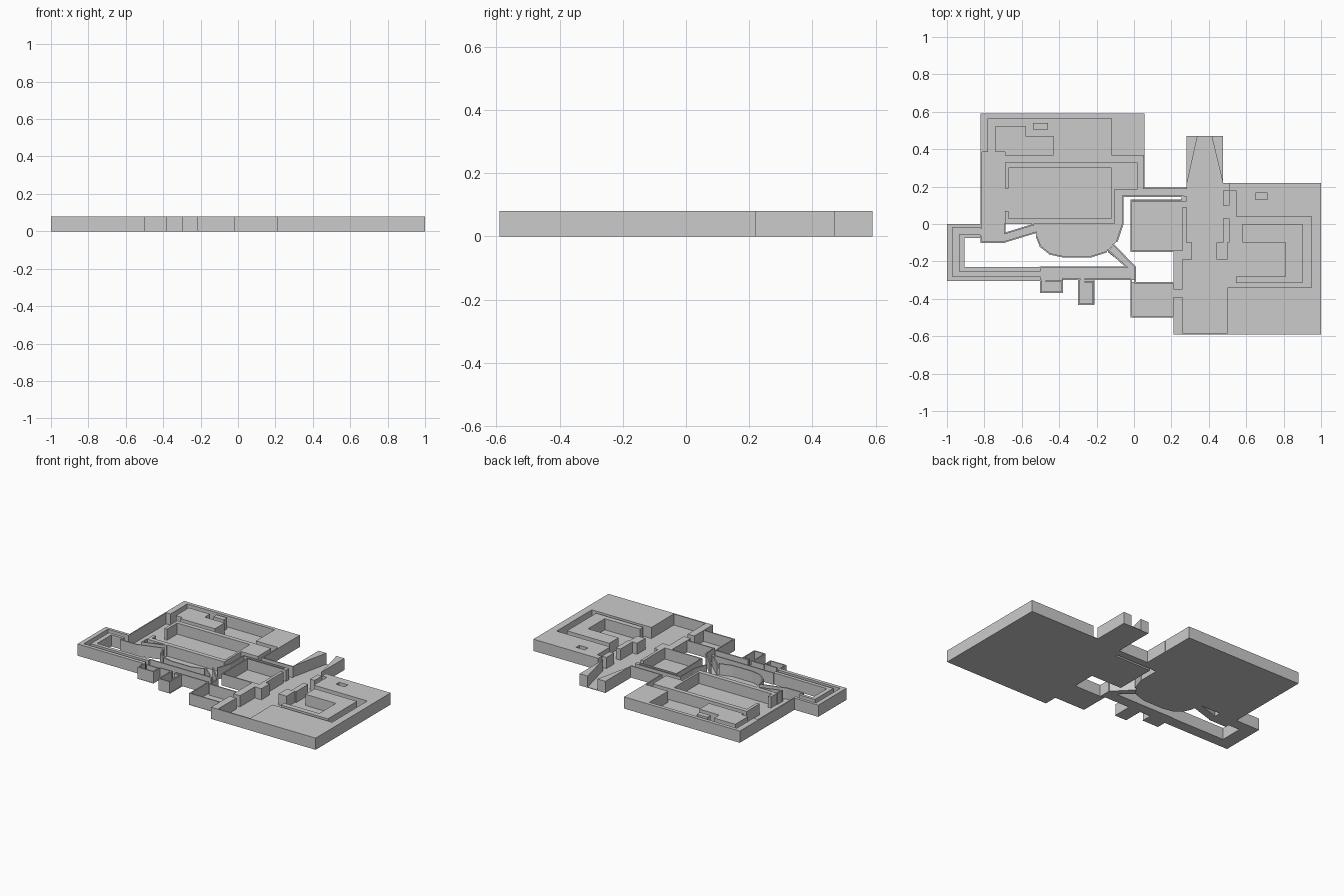
import bpy
import bmesh
from mathutils import Vector

# Plan coordinates are hundredths of a unit
SCALE = 0.01
WALL_HEIGHT = 8
FLOOR_HEIGHT = 0.4
THIN = 0.8

default_cube = bpy.data.objects.get("Cube")
if default_cube:
    bpy.data.objects.remove(default_cube)


def extrude_outline(bm, outline, height):
    """Add one closed upright prism to the mesh."""
    base = bm.faces.new([bm.verts.new((x * SCALE, y * SCALE, 0)) for x, y in outline])
    result = bmesh.ops.extrude_face_region(bm, geom=[base], use_keep_orig=True)
    top = [v for v in result["geom"] if isinstance(v, bmesh.types.BMVert)]
    bmesh.ops.translate(bm, verts=top, vec=(0, 0, height * SCALE))


def finish(name, bm):
    bmesh.ops.recalc_face_normals(bm, faces=bm.faces[:])
    mesh = bpy.data.meshes.new(name)
    bm.to_mesh(mesh)
    bm.free()
    obj = bpy.data.objects.new(name, mesh)
    bpy.context.collection.objects.link(obj)
    return obj


def prism(name, outline, height=WALL_HEIGHT):
    bm = bmesh.new()
    extrude_outline(bm, outline, height)
    return finish(name, bm)


def block(name, left, right, front, back, height=WALL_HEIGHT):
    outline = [(left, front), (right, front), (right, back), (left, back)]
    return prism(name, outline, height)


def floor(name, outline):
    return prism(name, outline, FLOOR_HEIGHT)


def floor_block(name, left, right, front, back):
    return block(name, left, right, front, back, FLOOR_HEIGHT)


def thin_wall(name, *path):
    """Thin upright wall that follows a path."""
    bm = bmesh.new()
    for start, end in zip(path, path[1:]):
        a, b = Vector(start), Vector(end)
        along = (b - a).normalized() * THIN / 2
        side = Vector((-along.y, along.x))
        a, b = a - along, b + along
        extrude_outline(bm, [a - side, b - side, b + side, a + side], WALL_HEIGHT)
    return finish(name, bm)


# West building: floor with rounded apse and east passage
apse = [(-54, 0), (-52, -7), (-50, -12), (-45, -16), (-38, -17.5),
        (-23, -17.5), (-15, -15), (-9, -9), (-6, 0)]
floor("west_building_floor",
      [(-82, 59), (-82, -10), (-69, -10), (-69, 0)] + apse
      + [(-6, 15), (28, 15), (28, 19), (5.5, 19), (5.5, 59)])

# West building: thick walls
prism("north_outer_wall",
      [(-82, 38.5), (-78, 38.5), (-78, 56.5), (-12, 56.5),
       (-12, 36.5), (5.5, 36.5), (5.5, 59), (-82, 59)])
prism("north_inner_block",
      [(-74, 38.5), (-69, 38.5), (-69, 36.5), (-43, 36.5),
       (-43, 47), (-58, 47), (-58, 52.5), (-74, 52.5)])
block("north_room_crate", -54, -46, 50.5, 54)
block("north_room_floor_panel", -38, -18, 33, 53, FLOOR_HEIGHT + 0.1)
prism("hall_north_and_east_wall",
      [(-69, 33), (-69, 30), (-12, 30), (-12, 3), (-10.5, 3),
       (-10.5, 18.5), (2, 18.5), (2, 33)])
block("hall_south_wall", -69, -10.5, 0, 3)
block("hall_west_wall", -69, -67, 19, 30)
block("hall_west_door_post", -69, -67, 3, 7)

# West building: thin outer walls
thin_wall("west_room_wall", (-81.6, 38), (-81.6, -2))
thin_wall("west_room_south_wall", (-81.6, -7), (-81.6, -9.8), (-69, -9.8))
thin_wall("west_room_corner_wall", (-69, 0), (-69, -5))
thin_wall("apse_wall", *apse[1:-2])
thin_wall("apse_east_wall", apse[-2], apse[-1], (-6, 14.8), (26, 14.8))
thin_wall("east_passage_wall", (5.2, 36), (5.2, 19), (28, 19))

# Slanted passage from west room to apse
floor("slanted_west_passage_floor", [(-69, -9.5), (-52.5, -4.5), (-54, 0), (-69, -5)])
thin_wall("slanted_west_passage_front_wall", (-69, -9.5), (-52.5, -4.5))
thin_wall("slanted_west_passage_back_wall", (-69, -5), (-54, -0.4))

# Looping corridor on the west side
loop_outer = [(-82, 0), (-100, 0), (-100, -30.5), (-50, -30.5)]
loop_inner = [(-50, -23), (-90.5, -23), (-90.5, -7.5), (-82, -7.5)]
floor("loop_corridor_floor", loop_outer + loop_inner)
prism("loop_corridor_outer_wall",
      loop_outer + [(-50, -28), (-97, -28), (-97, -2), (-82, -2)])
prism("loop_corridor_inner_wall",
      loop_inner + [(-82, -5.5), (-93.5, -5.5), (-93.5, -25.5), (-50, -25.5)])

# South corridor with two closets
floor_block("south_corridor_floor", -50, 1, -30, -23)
thin_wall("south_corridor_back_wall", (-50, -23), (-4, -23))
thin_wall("south_corridor_front_wall_middle", (-38, -29.6), (-29, -29.6))
thin_wall("south_corridor_front_wall_east", (-26, -29.6), (-2, -29.6))
floor_block("first_closet_floor", -50, -38, -37, -30)
thin_wall("first_closet_wall", (-49.8, -30), (-49.8, -36.5), (-38.4, -36.5), (-38.4, -31))
thin_wall("first_closet_inner_wall", (-47, -30.5), (-38.4, -30.5))
floor_block("second_closet_floor", -30, -21, -43, -30)
thin_wall("second_closet_wall",
          (-29.6, -30), (-29.6, -42.8), (-21.8, -42.8), (-21.8, -31), (-26, -31))

# Diagonal passage from apse to south corridor
floor("diagonal_passage_floor", [(-14, -15), (-4, -23), (1, -23), (-11, -11)])
thin_wall("diagonal_passage_front_wall", (-14, -14), (-4, -23))
thin_wall("diagonal_passage_back_wall", (-11, -11), (0.6, -23), (0.6, -31))

# Side rooms beside the main avenue
floor_block("upper_side_room_floor", -2, 28, -15, 13)
thin_wall("upper_side_room_wall",
          (26, 12.5), (-1.6, 12.5), (-1.6, -14.6), (26, -14.6))
floor_block("lower_side_room_floor", -2, 21, -50, -31)
thin_wall("lower_side_room_wall",
          (-1.6, -30), (-1.6, -49.5), (21, -49.5))
thin_wall("lower_side_room_back_wall", (0.6, -31.4), (21, -31.4))

# East building: floor
floor("east_building_floor",
      [(21, -59), (100, -59), (100, 22), (47.5, 22), (47.5, 47),
       (28, 47), (28, 15), (26, 15), (26, -15), (21, -15)])

# Main avenue: walls and gateway
prism("avenue_west_end_wedge", [(28, 47), (28, 20), (34, 47)])
prism("avenue_east_end_wedge", [(47.5, 47), (41.5, 47), (47.5, 22)])
block("avenue_west_wall", 26, 28, -10, 9)
block("avenue_west_door_post", 25.5, 28, 12, 15)
prism("avenue_gateway_west",
      [(21, -15), (26, -15), (26, -10), (31, -10), (31, -19),
       (26, -19), (26, -35), (21, -35)])
block("avenue_gateway_east", 44, 50, -19, -10)
block("avenue_east_wall", 47.5, 51, -10, 3)
block("avenue_east_door_post", 47.5, 51, 10, 18)
block("avenue_southwest_wall", 21, 26, -59, -39)
block("avenue_south_end_wall", 26, 50, -59, -59 + THIN)

# East building: plateaus around the ring corridor
prism("south_and_east_plateau",
      [(50, -59), (100, -59), (100, 4), (95, 4), (95, -34), (50, -34)])

# North plateau with two slots joined into a recess
prism("north_plateau",
      [(58, 4), (100, 4), (100, 22), (51, 22), (51, 18), (54.5, 18),
       (54.5, 13), (65, 13), (65, 16.5), (71.5, 16.5), (71.5, 13),
       (65, 13.01), (65, 6.5), (54.5, 6.5), (54.5, 4)])
block("recess_upper_divider", 65, 71.5, 9.5, 13)
block("recess_east_bank", 71.5, 72, 6.5, 16.5)
block("recess_west_bank", 54.5, 65, 6.5, 13)

# Inner room enclosed by a thick wall
prism("inner_room_wall",
      [(58, 0), (90, 0), (90, -31.5), (54.5, -31.5), (54.5, -28),
       (81, -28), (81, -10), (58, -10)])
